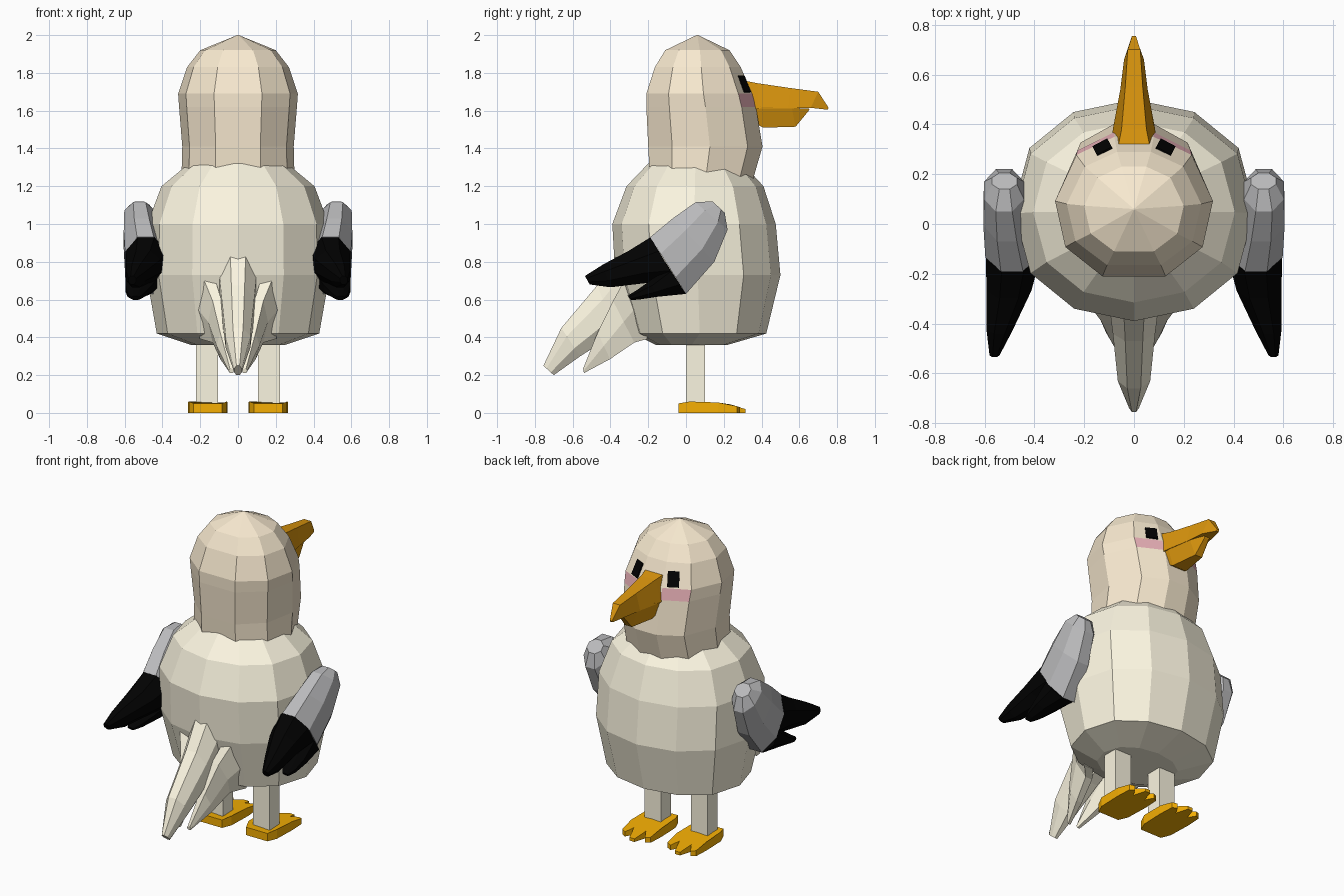
import bpy, bmesh, math
from mathutils import Vector, Euler


def mat(name, c):
    m = bpy.data.materials.new(name)
    m.diffuse_color = (*c, 1)
    return m


CREAM = mat("cream", (0.94, 0.82, 0.63))
WHITE = mat("off_white", (0.97, 0.92, 0.75))
GREY = mat("grey", (0.50, 0.50, 0.51))
BLACK = mat("black", (0.0005, 0.0005, 0.0005))
ORANGE = mat("orange", (0.70, 0.30, 0.004))
YELLOW = mat("yellow", (0.92, 0.43, 0.001))
PINK = mat("pink", (0.82, 0.44, 0.48))


def add(name, verts, faces, *mats):
    me = bpy.data.meshes.new(name)
    me.from_pydata([tuple(v) for v in verts], [], faces)
    for m in mats:
        me.materials.append(m)
    ob = bpy.data.objects.new(name, me)
    bpy.context.collection.objects.link(ob)
    bm = bmesh.new()
    bm.from_mesh(me)
    bmesh.ops.recalc_face_normals(bm, faces=bm.faces)
    bm.to_mesh(me)
    bm.free()
    return ob


def loft(name, rings, *mats):
    """Skin closed rings of equal point count, capping both ends."""
    n = len(rings[0])
    verts = [p for r in rings for p in r]
    faces = [(k * n + i, k * n + (i + 1) % n, (k + 1) * n + (i + 1) % n, (k + 1) * n + i)
             for k in range(len(rings) - 1) for i in range(n)]
    faces += [tuple(range(n)), tuple(range(len(verts) - n, len(verts)))]
    return add(name, verts, faces, *mats)


def feather(name, sections, m, side=1, n=8):
    """Loft ovals; each section: top (y,z), bottom (y,z), x centre, half thickness."""
    rings = []
    for ay, az, by, bz, x, h in sections:
        ring = []
        for i in range(n):
            a = math.tau * (i + 0.5) / n
            c, s = math.cos(a) / 0.924, math.sin(a) / 0.924
            ring.append((side * (x + h * s), (ay + by) / 2 + (ay - by) / 2 * c,
                         (az + bz) / 2 + (az - bz) / 2 * c))
        rings.append(ring)
    return loft(name, rings, m)


def full_cos(a):
    """Cosine with a slightly boxier curve, for the plump body."""
    c = math.cos(a)
    return math.copysign(abs(c) ** 0.85, c) if abs(c) > 1e-6 else 0


# Body: twelve-sided barrel; z, half width, back y, front y
body = [(0.36, 0.25, -0.16, 0.22), (0.42, 0.43, -0.28, 0.425), (0.73, 0.485, -0.375, 0.50),
        (1.0, 0.48, -0.39, 0.475), (1.2, 0.405, -0.315, 0.41), (1.32, 0.26, -0.20, 0.30),
        (1.36, 0.12, -0.07, 0.17)]
loft("body", [[(r * math.sin(math.tau * i / 12), (b + f) / 2 + (f - b) / 2 * full_cos(math.tau * i / 12), z)
               for i in range(12)] for z, r, b, f in body], WHITE)

# Head: ten-sided rings, rows between 1.62 and 1.69 carry the cheek patches
half = [(0.25, 1.0), (0.73, 0.87), (1.0, 0.54), (0.87, 0.21), (0.40, 0.0)]
outline = half + [(-x, t) for x, t in reversed(half)]
levels = [(1.22, 0.30, -0.19, 0.35), (1.41, 0.295, -0.20, 0.405), (1.62, 0.312, -0.21, 0.37),
          (1.69, 0.317, -0.21, 0.35), (1.83, 0.27, -0.165, 0.29), (1.92, 0.20, -0.11, 0.23),
          (2.0, 0.004, 0.056, 0.064)]
head = loft("head", [[(x * w, b + (f - b) * t, z) for x, t in outline]
                     for z, w, b, f in levels], CREAM, PINK)
for p in head.data.polygons:
    c = p.center
    if 1.63 < c.z < 1.68 and c.y > 0.28 and 0.1 < abs(c.x) < 0.25:
        p.material_index = 1


def beak(name, sections):
    """Sections: top y,z,half width, then bottom y,z,half width."""
    loft(name, [[(-a, ty, tz), (a, ty, tz), (b, by, bz), (-b, by, bz)]
                for ty, tz, a, by, bz, b in sections], ORANGE)


# Beak halves
beak("upper_beak", [(0.28, 1.765, 0.07, 0.30, 1.61, 0.09), (0.38, 1.745, 0.05, 0.38, 1.61, 0.085),
                    (0.55, 1.72, 0.035, 0.54, 1.612, 0.055), (0.70, 1.70, 0.025, 0.66, 1.615, 0.04),
                    (0.755, 1.615, 0.008, 0.75, 1.605, 0.008)])
beak("lower_beak", [(0.32, 1.63, 0.08, 0.34, 1.545, 0.06), (0.40, 1.62, 0.08, 0.41, 1.51, 0.05),
                    (0.56, 1.615, 0.05, 0.58, 1.515, 0.025), (0.655, 1.61, 0.02, 0.65, 1.60, 0.015)])

# Foot outline, with height of the upper edge at each point
FOOT = [(-0.075, -0.04, 0.05), (0.075, -0.04, 0.05), (0.10, 0.02, 0.06), (0.105, 0.17, 0.055),
        (0.10, 0.27, 0.035), (0.07, 0.285, 0.03), (0.042, 0.235, 0.045), (0.018, 0.315, 0.02),
        (-0.018, 0.315, 0.02), (-0.042, 0.235, 0.045), (-0.07, 0.285, 0.03), (-0.10, 0.27, 0.035),
        (-0.105, 0.17, 0.055), (-0.10, 0.02, 0.06)]

for s, tag in ((1, "right"), (-1, "left")):
    # Eye
    rot = Euler((math.radians(24), 0, math.radians(-28 * s)))
    box = [Vector((x, y, z)) for z in (-0.047, 0.047)
           for x, y in ((-0.034, -0.02), (0.034, -0.02), (0.034, 0.02), (-0.034, 0.02))]
    M = rot.to_matrix()
    pts = [M @ v + Vector((s * 0.12, 0.295, 1.735)) for v in box]
    loft(tag + "_eye", [pts[:4], pts[4:]], BLACK)

    # Wing: grey arm with two black feather tips
    feather(tag + "_wing", [(0.14, 1.12, 0.205, 1.06, 0.52, 0.05), (0.05, 1.115, 0.22, 0.97, 0.522, 0.08),
                            (-0.07, 1.03, 0.15, 0.80, 0.51, 0.095), (-0.19, 0.93, 0.0, 0.63, 0.49, 0.107)],
            GREY, s)
    feather(tag + "_wing_tip_upper", [(-0.188, 0.93, -0.04, 0.68, 0.487, 0.108),
                                      (-0.30, 0.86, -0.19, 0.69, 0.502, 0.09),
                                      (-0.44, 0.785, -0.40, 0.665, 0.54, 0.052),
                                      (-0.535, 0.725, -0.51, 0.68, 0.56, 0.02)], BLACK, s)
    feather(tag + "_wing_tip_lower", [(-0.11, 0.80, 0.0, 0.63, 0.50, 0.095),
                                      (-0.19, 0.70, -0.15, 0.615, 0.525, 0.07),
                                      (-0.26, 0.65, -0.25, 0.60, 0.54, 0.045),
                                      (-0.31, 0.62, -0.29, 0.597, 0.545, 0.02)], BLACK, s)

    # Side tail feather, flaring out of the rump
    feather(tag + "_tail_feather", [(-0.30, 0.77, -0.20, 0.38, 0.17, 0.06), (-0.39, 0.60, -0.27, 0.365, 0.11, 0.045),
                                    (-0.47, 0.43, -0.40, 0.28, 0.075, 0.035),
                                    (-0.545, 0.235, -0.54, 0.21, 0.035, 0.014)], WHITE, s, 6)

    # Leg and three-toed foot
    loft(tag + "_leg", [[(s * 0.165 + dx, 0.05 + dy, z) for dx, dy in
                         ((-0.058, -0.05), (0.058, -0.05), (0.058, 0.05), (-0.058, 0.05))]
                        for z in (0.04, 0.45)], WHITE)
    loft(tag + "_foot", [[(s * 0.16 + x, y, 0) for x, y, z in FOOT],
                         [(s * 0.16 + x, y, z) for x, y, z in FOOT]], YELLOW)

# Central tail feather
feather("tail", [(-0.35, 0.86, -0.26, 0.48, 0, 0.10), (-0.47, 0.675, -0.37, 0.42, 0, 0.085),
                 (-0.66, 0.45, -0.56, 0.30, 0, 0.065), (-0.755, 0.25, -0.70, 0.20, 0, 0.02)], WHITE)
